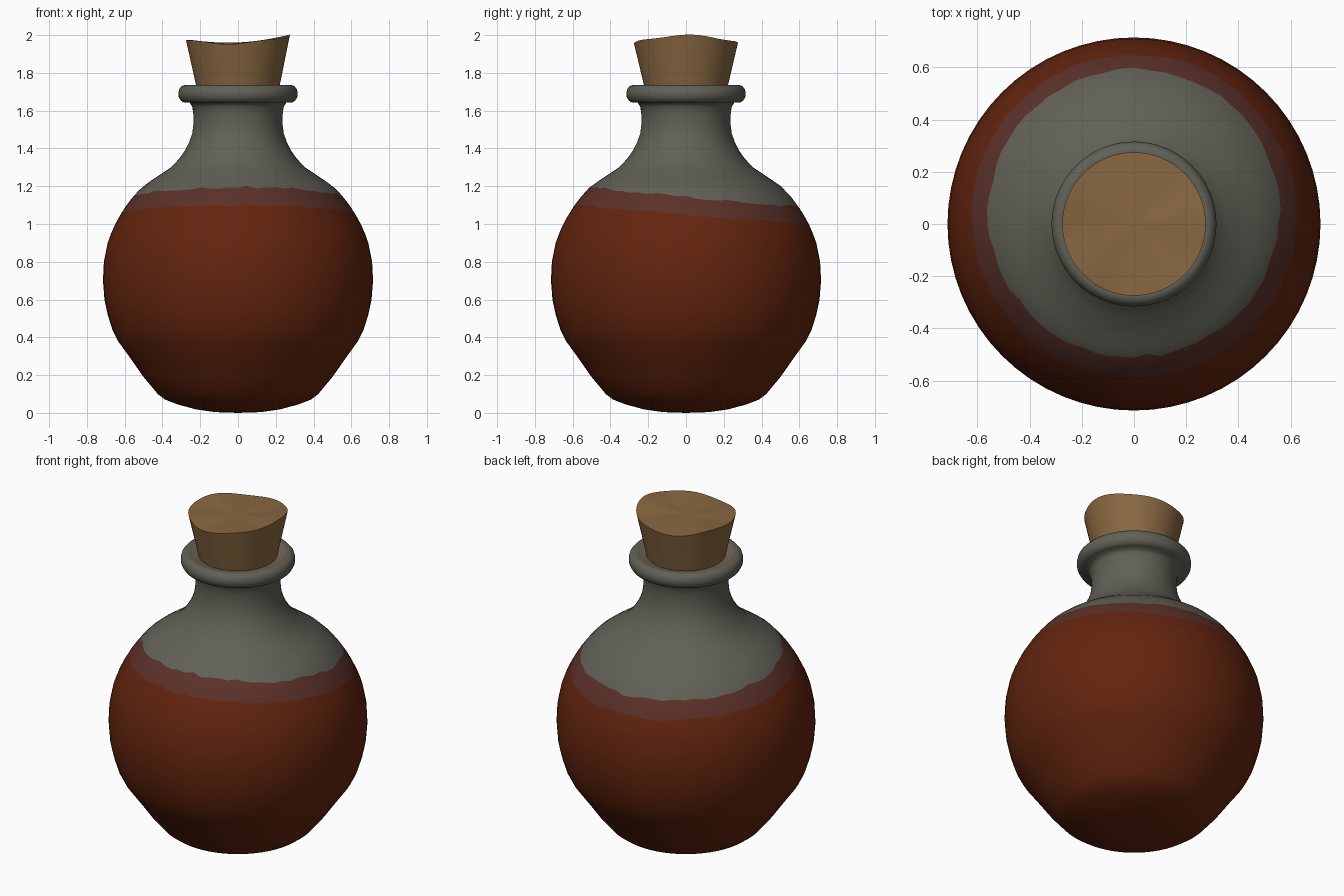
import bpy, bmesh, math, random

if "Cube" in bpy.data.objects:
    bpy.data.objects.remove(bpy.data.objects["Cube"])

random.seed(4)
SEG = 64


def material(name, rgb):
    m = bpy.data.materials.new(name)
    m.diffuse_color = (*rgb, 1)
    m.use_nodes = True
    m.node_tree.nodes["Principled BSDF"].inputs["Base Color"].default_value = m.diffuse_color
    return m


grey = material("grey glass", (0.119, 0.119, 0.095))
red = material("red liquid", (0.125, 0.018, 0.0045))
band = material("liquid edge", (0.105, 0.031, 0.022))
cork_brown = material("cork brown", (0.25, 0.138, 0.053))
tan = material("cork seal", (0.17, 0.13, 0.08))


def build(name, rows, mats, row_mats, angle):
    """Skin a stack of rings; row(angle) gives (radius, z). A row with radius 0 becomes one pole."""
    bm = bmesh.new()
    rings = []
    for row in rows:
        if row(0)[0] == 0:
            rings.append([bm.verts.new((0, 0, row(0)[1]))] * SEG)
            continue
        ring = []
        for i in range(SEG):
            a = 2 * math.pi * i / SEG
            r, z = row(a)
            ring.append(bm.verts.new((r * math.cos(a), r * math.sin(a), z)))
        rings.append(ring)
    for k, (lo, hi) in enumerate(zip(rings, rings[1:])):
        for i in range(SEG):
            j = (i + 1) % SEG
            f = bm.faces.new(dict.fromkeys((lo[i], lo[j], hi[j], hi[i])))
            f.material_index = row_mats[k]
    bmesh.ops.recalc_face_normals(bm, faces=bm.faces)
    me = bpy.data.meshes.new(name)
    bm.to_mesh(me)
    bm.free()
    for m in mats:
        me.materials.append(m)
    ob = bpy.data.objects.new(name, me)
    bpy.context.collection.objects.link(ob)
    bpy.context.view_layer.objects.active = ob
    ob.select_set(True)
    bpy.ops.object.shade_smooth_by_angle(angle=math.radians(angle))
    ob.select_set(False)
    return ob


def fixed(r, z):
    return lambda a: (r, z)


# shoulder curve of the flask, used wherever the tilted liquid line crosses it
shoulder = [(0.69, 0.90), (0.672, 0.95), (0.65, 1.0), (0.622, 1.05), (0.59, 1.10),
            (0.555, 1.145), (0.51, 1.195), (0.43, 1.25), (0.355, 1.30)]


def radius_at(z):
    for (r0, z0), (r1, z1) in zip(shoulder, shoulder[1:]):
        if z <= z1:
            return r0 + (r1 - r0) * (z - z0) / (z1 - z0)
    return shoulder[-1][0]


wobble = [[random.uniform(-0.007, 0.007) for i in range(SEG)] for k in range(2)]


def line_z(level, k, a):
    """Slightly ragged liquid line, higher toward the front."""
    i = round(a / (2 * math.pi) * SEG) % SEG
    return level - 0.052 * math.sin(a) + wobble[k][i]


def tilted(kind, t=0.0):
    def row(a):
        low, high = line_z(1.05, 0, a), line_z(1.143, 1, a)
        start, end = {"below": (0.90, low), "band": (low, high), "above": (high, 1.25)}[kind]
        z = start + (end - start) * t
        return radius_at(z), z
    return row


# flask body, neck and rolled lip
lower = [(0, 0), (0.12, 0.004), (0.22, 0.018), (0.32, 0.045), (0.385, 0.07), (0.425, 0.10),
         (0.50, 0.19), (0.57, 0.29), (0.635, 0.38), (0.665, 0.44), (0.69, 0.52),
         (0.707, 0.60), (0.715, 0.70), (0.71, 0.80), (0.69, 0.90)]
upper = [(0.43, 1.25), (0.355, 1.30), (0.312, 1.345), (0.28, 1.39), (0.258, 1.435),
         (0.242, 1.48), (0.236, 1.53), (0.236, 1.58), (0.242, 1.62), (0.255, 1.642)]
lip = [(0.285, 1.643), (0.303, 1.653), (0.314, 1.673), (0.316, 1.693), (0.311, 1.715),
       (0.297, 1.731), (0.28, 1.736), (0.262, 1.732)]
rows = [fixed(*p) for p in lower]
rows += [tilted("below", 0.33), tilted("below", 0.67), tilted("band", 0)]
n_red = len(rows) - 1
rows += [tilted("band", 0.5), tilted("band", 1), tilted("above", 0.35), tilted("above", 0.7)]
rows += [fixed(*p) for p in upper + lip]
row_mats = [0] * n_red + [1, 1] + [2] * (len(rows) - n_red - 3)
build("flask", rows, [red, band, grey], row_mats, 60)

# seal ring in the mouth of the flask
build("mouth_seal", [fixed(0.264, 1.732), fixed(0.24, 1.725), fixed(0.19, 1.71)], [tan], [0, 0], 60)


# cork stopper with a saddle-shaped uneven top
def cork_top(scale):
    def row(a):
        r = 0.275 * scale
        x, y = math.cos(a) * scale, math.sin(a) * scale
        z = 1.96 + 0.027 * x * x + 0.012 * x - 0.003 * y * y
        z += 0.004 * scale * math.sin(5 * a + 1)
        return r, z
    return row


def cork_side(t):
    def row(a):
        r1, z1 = cork_top(1)(a)
        return 0.212 + (r1 - 0.212) * t, 1.69 + (z1 - 1.69) * t
    return row


cork_rows = [fixed(0, 1.69)] + [cork_side(t) for t in (0, 0.33, 0.67, 1)]
cork_rows += [cork_top(s) for s in (0.8, 0.55, 0.28)] + [fixed(0, 1.96)]
build("cork", cork_rows, [cork_brown], [0] * 8, 40)
